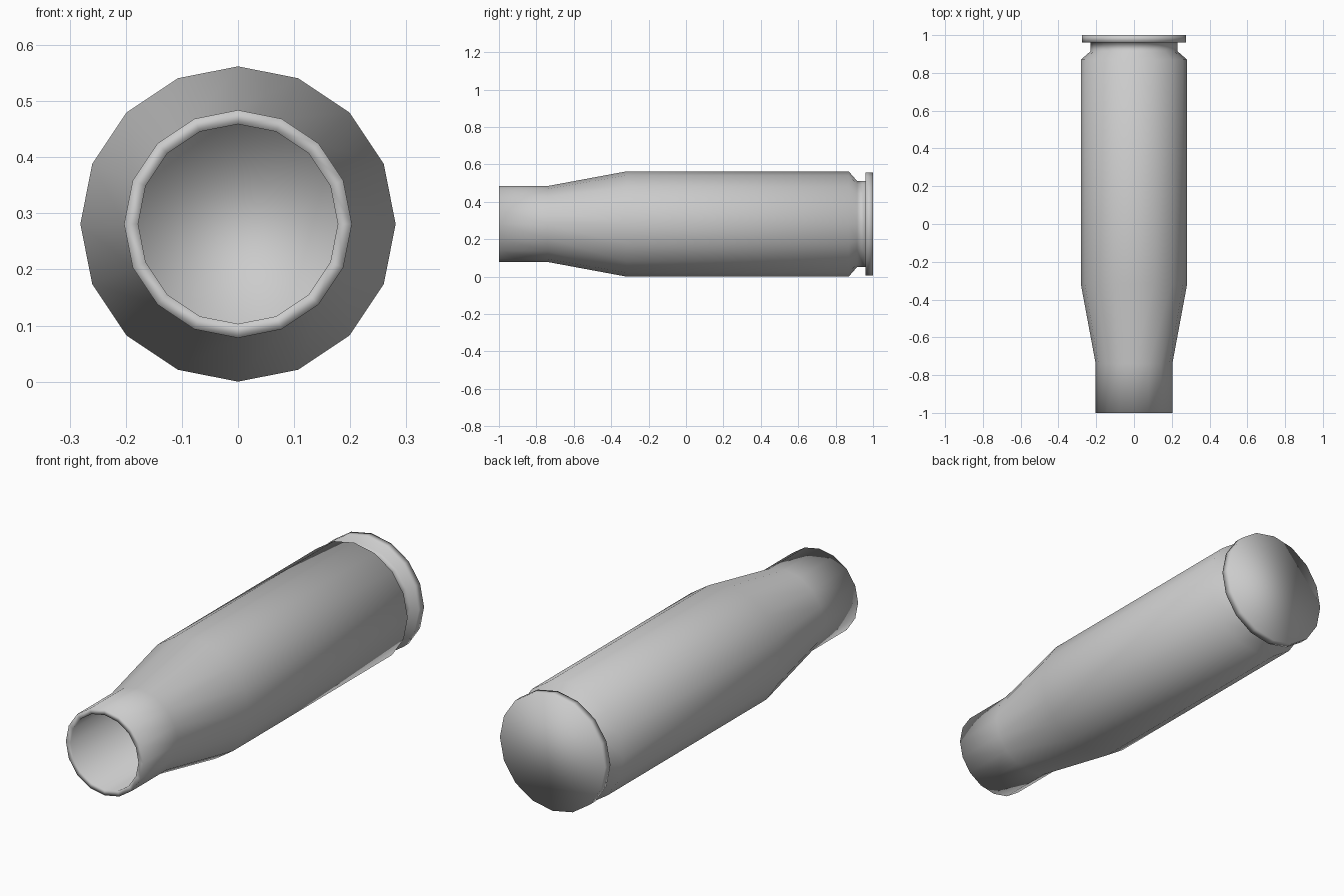
import bpy, bmesh
from math import sin, cos, pi

cube = bpy.data.objects.get("Cube")
if cube:
    bpy.data.objects.remove(cube, do_unlink=True)

SIDES = 16
AXIS_Z = 0.281

# Single grey metal
metal = bpy.data.materials.new("grey metal")
metal.use_nodes = True
grey = (0.6, 0.6, 0.6, 1)
metal.diffuse_color = grey
metal.node_tree.nodes["Principled BSDF"].inputs["Base Color"].default_value = grey

# Closed profile (radius, y): bore floor, mouth, neck, shoulder, body, groove, rim
profile = [
    (0.178, 0.85), (0.178, -1.0),
    (0.203, -1.0), (0.203, -0.74),
    (0.281, -0.32), (0.281, 0.87),
    (0.23, 0.915), (0.23, 0.96),
    (0.276, 0.96), (0.276, 1.0),
]


def lathe(name, profile, material):
    """Turn the profile around the y axis and cap both ends."""
    bm = bmesh.new()
    angles = [2 * pi * i / SIDES for i in range(SIDES)]
    rings = [[bm.verts.new((r * sin(a), y, AXIS_Z + r * cos(a))) for a in angles]
             for r, y in profile]
    for a, b in zip(rings, rings[1:]):
        for i in range(SIDES):
            j = (i + 1) % SIDES
            bm.faces.new((a[i], a[j], b[j], b[i]))
    bm.faces.new(rings[0])
    bm.faces.new(rings[-1])
    bmesh.ops.recalc_face_normals(bm, faces=bm.faces[:])
    for face in bm.faces:
        face.smooth = True
    mesh = bpy.data.meshes.new(name)
    bm.to_mesh(mesh)
    bm.free()
    mesh.materials.append(material)
    obj = bpy.data.objects.new(name, mesh)
    bpy.context.collection.objects.link(obj)
    return obj


# Hollow casing with rim
lathe("casing", profile, metal)
